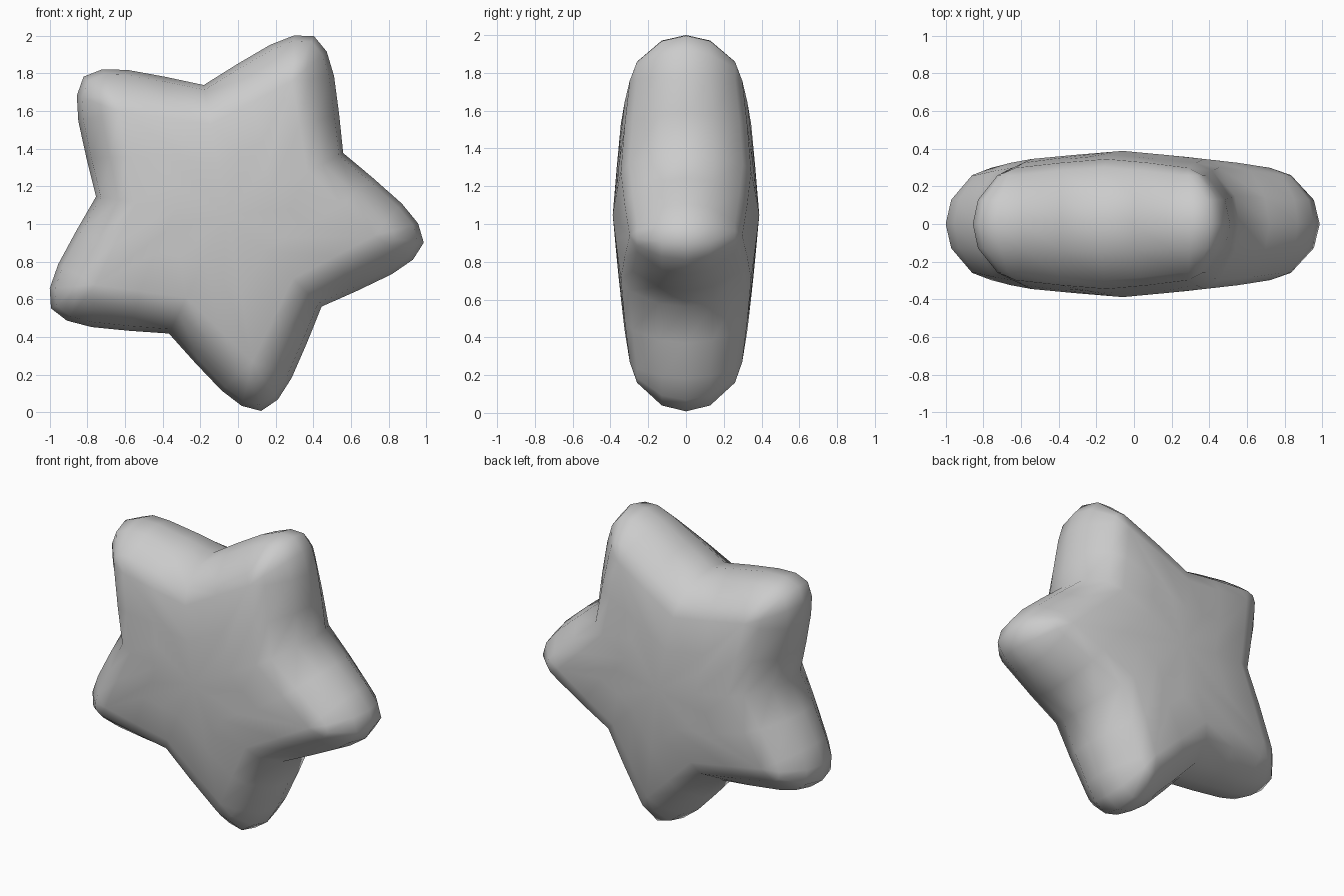
import bpy, bmesh
from math import cos, sin, radians

if "Cube" in bpy.data.objects:
    bpy.data.objects.remove(bpy.data.objects["Cube"])

CX, CZ, START = -0.06, 1.048, -8          # star centre and angle of the first tip
V = (cos(radians(36)), sin(radians(36)))  # direction of a valley seen from an arm

# half arm, (along, across): outer rim point, matching face point, face depth
half = [
    ((1.056, 0.0), (0.79, 0.0), 0.298),
    ((1.012, 0.097), (0.79, 0.0), 0.298),
    ((0.912, 0.189), (0.79, 0.0), 0.298),
    ((0.742, 0.302), (0.595, 0.142), 0.325),
    ((0.70 * V[0], 0.70 * V[1]), (0.488 * V[0], 0.488 * V[1]), 0.345),
]
flip = lambda p: (p[0], -p[1])
arm = [(flip(o), flip(f), d) for o, f, d in half[3:0:-1]] + half

# rounded side profile: (share of rim overhang, share of face depth)
profile = [(0, -1), (0.42, -0.87), (0.88, -0.43), (1, 0), (0.88, 0.43), (0.42, 0.87), (0, 1)]

bm = bmesh.new()


def place(u, v, y, k):
    a = radians(START + 72 * k)
    return bm.verts.new((CX + u * cos(a) - v * sin(a), y, CZ + u * sin(a) + v * cos(a)))


def face_ring(scale, side):
    # gently domed face between the rim and the centre
    return [place(f[0] * scale, f[1] * scale, side * (d + (0.385 - d) * (1 - scale) * 1.15), k)
            for k in range(5) for o, f, d in arm]


rings = [face_ring(0.55, -1)]
for c, s in profile:
    rings.append([place(f[0] + (o[0] - f[0]) * c, f[1] + (o[1] - f[1]) * c, d * s, k)
                  for k in range(5) for o, f, d in arm])
rings.append(face_ring(0.55, 1))

# skin the rings and close both faces with a centre point
n = len(rings[0])
for a, b in zip(rings, rings[1:]):
    for i in range(n):
        j = (i + 1) % n
        bm.faces.new((a[i], a[j], b[j], b[i]))
for ring, y in ((rings[0], -0.388), (rings[-1], 0.388)):
    centre = place(0, 0, y, 0)
    for i in range(n):
        bm.faces.new((ring[i], ring[(i + 1) % n], centre))

bmesh.ops.remove_doubles(bm, verts=bm.verts, dist=0.0005)
bmesh.ops.recalc_face_normals(bm, faces=bm.faces)
for f in bm.faces:
    f.smooth = True

mesh = bpy.data.meshes.new("puffy_star")
bm.to_mesh(mesh)
bm.free()
star = bpy.data.objects.new("puffy_star", mesh)
bpy.context.collection.objects.link(star)
